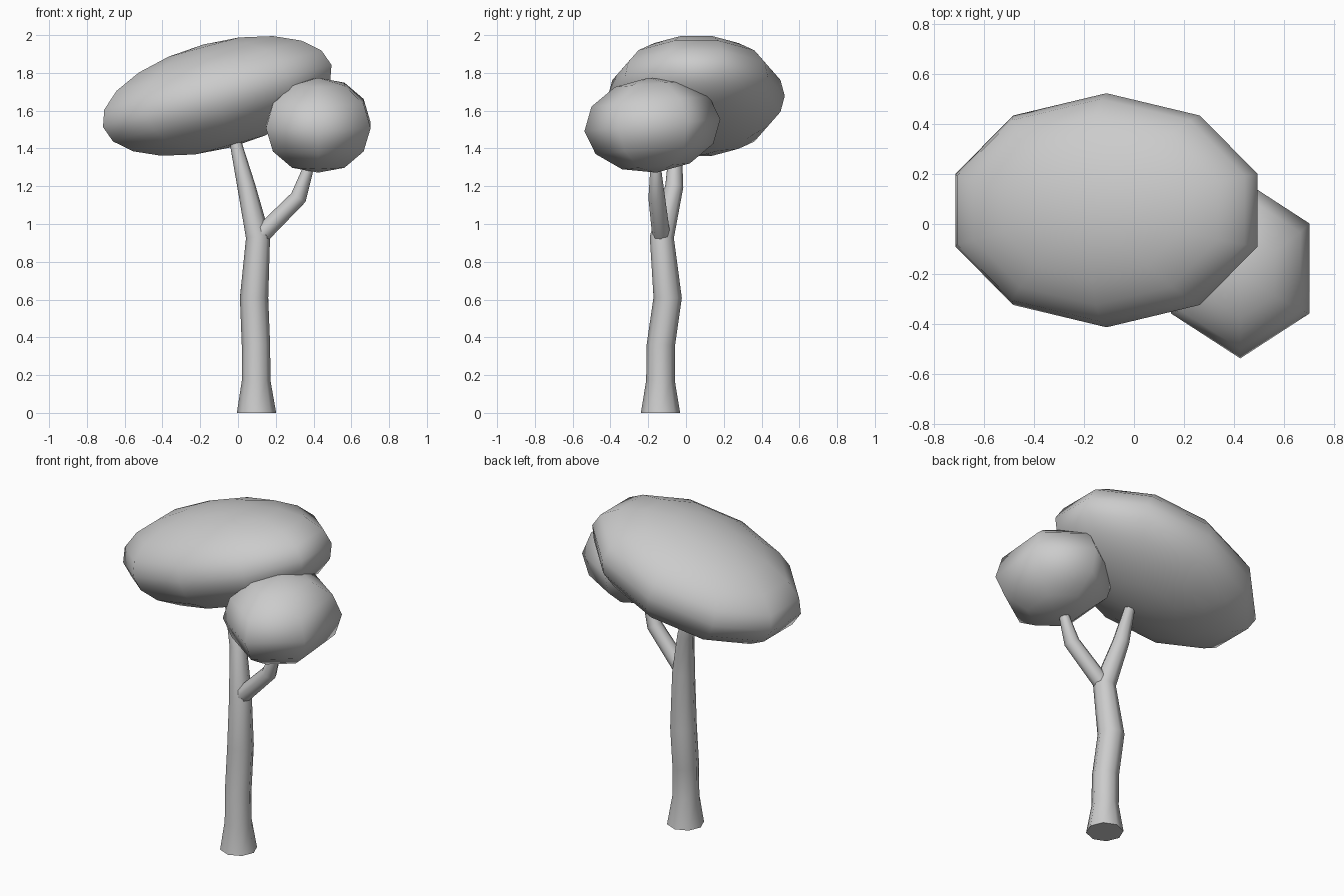
import bpy, bmesh
from math import cos, sin, pi, radians
from mathutils import Vector

if "Cube" in bpy.data.objects:
    bpy.data.objects.remove(bpy.data.objects["Cube"])


def finish(name, bm):
    bmesh.ops.recalc_face_normals(bm, faces=bm.faces)
    mesh = bpy.data.meshes.new(name)
    bm.to_mesh(mesh)
    bm.free()
    mesh.shade_smooth()
    obj = bpy.data.objects.new(name, mesh)
    bpy.context.collection.objects.link(obj)
    return obj


def tube(name, path, sides=8, flat_start=False):
    """Tapered tube through (x, y, z, radius) points."""
    bm = bmesh.new()
    pts = [Vector(p[:3]) for p in path]
    rings = []
    for i, p in enumerate(pts):
        t = Vector()
        if i > 0:
            t += (p - pts[i - 1]).normalized()
        if i < len(pts) - 1:
            t += (pts[i + 1] - p).normalized()
        if i == 0 and flat_start:
            t = Vector((0, 0, 1))
        q = Vector((0, 0, 1)).rotation_difference(t.normalized())
        r = path[i][3]
        rings.append([bm.verts.new(p + q @ Vector((r * cos(2 * pi * k / sides),
                                                   r * sin(2 * pi * k / sides), 0)))
                      for k in range(sides)])
    for a, b in zip(rings, rings[1:]):
        for k in range(sides):
            n = (k + 1) % sides
            bm.faces.new((a[k], a[n], b[n], b[k]))
    bm.faces.new(rings[0])
    bm.faces.new(rings[-1])
    obj = finish(name, bm)
    bpy.context.view_layer.objects.active = obj
    obj.select_set(True)
    bpy.ops.object.shade_smooth_by_angle(angle=radians(60))
    obj.select_set(False)
    return obj


def foliage(name, centre, radii, rotation, segments, rings):
    """Low-poly ellipsoid clump of leaves."""
    bm = bmesh.new()
    bmesh.ops.create_uvsphere(bm, u_segments=segments, v_segments=rings, radius=1)
    obj = finish(name, bm)
    obj.location, obj.scale = centre, radii
    obj.rotation_euler = [radians(a) for a in rotation]
    return obj


# Trunk, flared at the foot, running on into the left branch
tube("trunk", [(0.098, -0.135, 0, 0.104), (0.096, -0.135, 0.17, 0.076),
               (0.095, -0.133, 0.36, 0.075), (0.085, -0.097, 0.61, 0.075),
               (0.106, -0.128, 0.93, 0.064), (0.044, -0.062, 1.20, 0.048),
               (-0.01, -0.055, 1.42, 0.032), (-0.018, -0.053, 1.46, 0.025)],
     flat_start=True)

# Right branch
tube("right_branch", [(0.11, -0.13, 0.93, 0.048), (0.32, -0.155, 1.14, 0.044),
                      (0.367, -0.16, 1.28, 0.030), (0.38, -0.16, 1.33, 0.025)])

# Leaf canopies
foliage("large_canopy", (-0.11, 0.055, 1.678), (0.659, 0.468, 0.282), (0, -15.2, 0), 10, 10)
foliage("small_canopy", (0.425, -0.178, 1.523), (0.32, 0.361, 0.252), (5, 0, 0), 6, 6)
